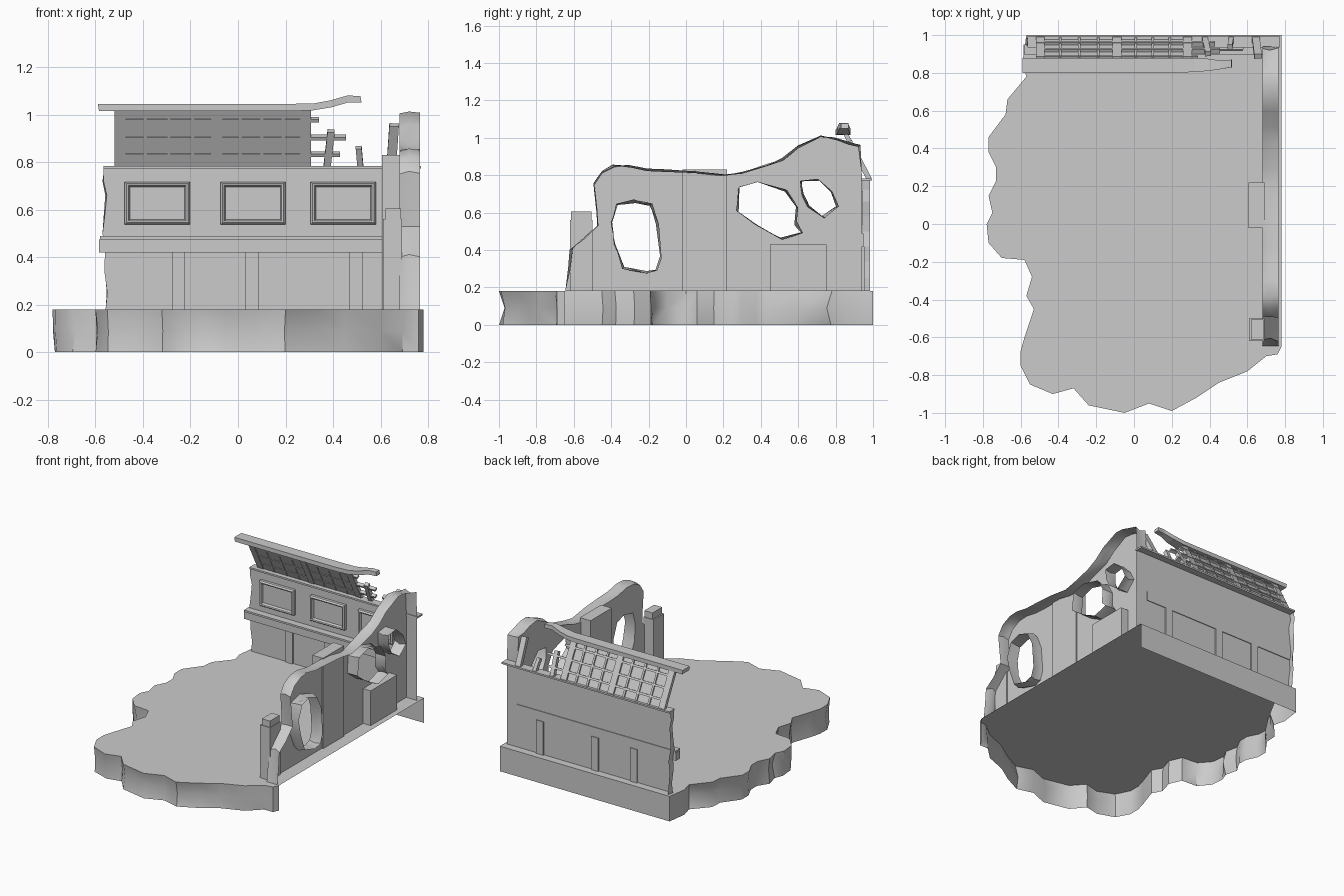
import bpy, bmesh, math, random
from mathutils import Matrix, Vector

if "Cube" in bpy.data.objects:
    bpy.data.objects.remove(bpy.data.objects["Cube"])

random.seed(4)


def finish(name, bm, recalc=True):
    if recalc:
        bmesh.ops.recalc_face_normals(bm, faces=bm.faces[:])
    me = bpy.data.meshes.new(name)
    bm.to_mesh(me)
    bm.free()
    ob = bpy.data.objects.new(name, me)
    bpy.context.collection.objects.link(ob)
    return ob


def box(name, x0, x1, y0, y1, z0, z1, jitter=0):
    bm = bmesh.new()
    bmesh.ops.create_cube(bm, size=1)
    for v in bm.verts:
        v.co = Vector((x0 if v.co.x < 0 else x1, y0 if v.co.y < 0 else y1,
                       z0 if v.co.z < 0 else z1))
        if jitter and v.co.z == z1:
            v.co += Vector([random.uniform(-jitter, jitter) for _ in range(3)])
    return finish(name, bm)


def rings(bm, loops, skip=()):
    n = len(loops[0])
    for a, b in zip(loops, loops[1:]):
        for i in range(n):
            j = (i + 1) % n
            if i not in skip:
                bm.faces.new((a[i], a[j], b[j], b[i]))


# ---- Broken floor slab: top and skirt, open below and on the right ----
outline = [(.78, 1), (-.57, 1), (-.59, .86), (-.57, .78), (-.67, .66), (-.68, .58),
           (-.77, .46), (-.77, .38), (-.73, .3), (-.73, .23), (-.77, .15), (-.75, .06),
           (-.78, 0), (-.77, -.1), (-.70, -.18), (-.58, -.19), (-.54, -.28),
           (-.57, -.38), (-.53, -.45), (-.58, -.6), (-.6, -.67), (-.6, -.75),
           (-.55, -.85), (-.43, -.9), (-.32, -.87), (-.24, -.96), (-.05, -1),
           (.08, -.95), (.2, -.99), (.33, -.92), (.45, -.84), (.6, -.78), (.7, -.7),
           (.76, -.69), (.78, -.65)]
bm = bmesh.new()
loops = []
for z, inset in ((.18, 0), (.09, .025), (0, .008)):
    ring = []
    for x, y in outline:
        k = 1 if (x < .75 and y < .99) else 0
        s = 1 - k * inset * random.uniform(0, 1.6)
        ring.append(bm.verts.new((x * s, y * s, z)))
    loops.append(ring)
bm.faces.new(loops[0])
rings(bm, loops, skip={len(outline) - 1})
finish("floor_slab", bm)

# ---- Crumbling side wall: inner face with holes and deep rims, open outside ----
edge = [(.94, .18), (.94, .8), (.93, .965), (.87, .97), (.8, .995), (.72, 1.005),
        (.6, .945), (.52, .885), (.43, .86), (.3, .815), (.2, .795), (.05, .825),
        (-.1, .825), (-.2, .83), (-.3, .85), (-.38, .845), (-.45, .81), (-.49, .75),
        (-.48, .63), (-.475, .53), (-.55, .46), (-.615, .4), (-.63, .3), (-.645, .18)]
holes = [
    [(-.37, .64), (-.27, .665), (-.19, .64), (-.15, .54), (-.135, .36), (-.16, .295),
     (-.21, .275), (-.33, .31), (-.385, .43), (-.395, .55)],
    [(.28, .735), (.38, .765), (.54, .72), (.59, .63), (.585, .54), (.62, .49),
     (.51, .46), (.37, .535), (.27, .61)],
    [(.62, .77), (.705, .78), (.775, .71), (.81, .64), (.74, .57), (.65, .63), (.62, .69)]]
bm = bmesh.new()
fill = []
parts = []
for n, pts in enumerate([edge] + holes):
    first = [bm.verts.new((.68, y, z)) for y, z in pts]
    fill += [bm.edges.new((first[i], first[(i + 1) % len(first)])) for i in range(len(first))]
    parts.append((n, pts, first))
bmesh.ops.triangle_fill(bm, edges=fill, use_beauty=True, normal=(-1, 0, 0))
for n, pts, first in parts:
    loops = [first]
    for x, j in ((.72, .014), (.765, .008)):
        ring = []
        for i, (y, z) in enumerate(pts):
            k = 0 if (n == 0 and i in (0, 1, len(pts) - 1)) else j
            ring.append(bm.verts.new((x, y + random.uniform(-k, k), z + random.uniform(-k, k))))
        loops.append(ring)
    rings(bm, loops, skip={len(pts) - 1} if n == 0 else ())
finish("side_wall", bm)

# Side wall pillars and outer block
box("side_pillar", .605, .69, -.02, .22, .18, .83)
box("broken_door_post_lower", .61, .69, -.62, -.50, .18, .56, .012)
box("broken_door_post_top", .62, .685, -.615, -.505, .55, .605, .012)
box("wall_block", .68, .74, .45, .75, .18, .43)

# ---- Back wall: front face, top and ragged left end, open behind ----
bm = bmesh.new()
zs = [.18, .25, .34, .42, .5, .58, .66, .72, .78]
xs = [-.557, -.55, -.562, -.56, -.57, -.56, -.552, -.566, -.565]
front = [bm.verts.new((x, .945, z)) for x, z in zip(xs, zs)]
back = [bm.verts.new((x + random.uniform(-.012, .012), .985, z)) for x, z in zip(xs, zs)]
f_right = [bm.verts.new((.76, .945, z)) for z in (.78, .18)]
b_right = bm.verts.new((.76, .985, .78))
bm.faces.new(front + f_right)
for i in range(len(zs) - 1):
    bm.faces.new((front[i], front[i + 1], back[i + 1], back[i]))
bm.faces.new((front[-1], f_right[0], b_right, back[-1]))
finish("back_wall", bm)

# Ledge, sill and lower panel strips
box("chair_rail", -.585, .68, .905, .95, .42, .475)
box("chair_rail_cap", -.58, .68, .895, .95, .475, .488)
box("top_sill", -.565, .77, .935, .995, .772, .784)
for i, x in enumerate((-.25, .06, .495)):
    box(f"panel_strip_{i}", x - .028, x + .028, .935, .955, .18, .42)


# ---- Framed wall panels with a bevelled border ----
def frame(name, x0, x1, z0, z1):
    bm = bmesh.new()
    loops = []
    for inset, y in ((0, .945), (0, .925), (.008, .915), (.016, .918), (.022, .935)):
        loops.append([bm.verts.new((x, y, z)) for x, z in (
            (x0 + inset, z0 + inset), (x1 - inset, z0 + inset),
            (x1 - inset, z1 - inset), (x0 + inset, z1 - inset))])
    rings(bm, loops)
    bm.faces.new(loops[-1])
    finish(name, bm)


for i, x in enumerate((-.34, .063, .443)):
    frame(f"wall_frame_{i}", x - .137, x + .137, .537, .717)

# ---- Slanted skylight: panes, mullions and broken lattice ----
TILT = math.atan2(.125, .24)
SLANT = Matrix.Translation((0, .975, .78)) @ Matrix.Rotation(TILT, 4, 'X')
C = math.cos(TILT)


def slanted(name, x0, x1, za, zb, d0, d1, roll=0):
    ob = box(name, x0, x1, d0, d1, (za - .78) / C, (zb - .78) / C)
    pivot = Matrix.Translation(((x0 + x1) / 2, 0, 0))
    ob.data.transform(SLANT @ pivot @ Matrix.Rotation(roll, 4, 'Y') @ pivot.inverted())


slanted("skylight_pane", -.52, .3, .78, 1.03, -.003, .003)
for i, x in enumerate((-.495, -.088, .285)):
    slanted(f"mullion_{i}", x - .025, x + .022, .78, 1.03, -.008, .016)
for i, x in enumerate((-.39, -.29, -.19, .01, .1, .19)):
    slanted(f"lattice_upright_{i}", x - .007, x + .007, .78, 1.03, -.006, .013)
for i, (z, end) in enumerate(((.83, .43), (.90, .455), (.975, .34))):
    slanted(f"lattice_rail_{i}", -.52, end, z - .006, z + .007, -.006, .018)
for i, (x, w, top, roll) in enumerate(((.375, .03, .93, .1), (.515, .025, .86, -.08),
                                      (.645, .04, .955, .06))):
    slanted(f"broken_upright_{i}", x - w / 2, x + w / 2, .78, top, -.01, .018, roll)

# ---- Roof beam with a bent, snapped end ----
low = [(-.585, 1.015), (.22, 1.015), (.31, 1.017), (.39, 1.03), (.46, 1.05), (.52, 1.05)]
high = [(-.59, 1.045), (.22, 1.045), (.32, 1.047), (.39, 1.06), (.46, 1.08), (.515, 1.078)]
bm = bmesh.new()
loops = []
for (xa, za), (xb, zb), y0, y1 in zip(low, high, (.8, .8, .805, .81, .82, .83),
                                      (.88, .88, .88, .875, .865, .87)):
    loops.append([bm.verts.new(p) for p in ((xa, y0, za), (xa, y1, za), (xb, y1, zb), (xb, y0, zb))])
rings(bm, loops)
bm.faces.new(loops[0])
bm.faces.new(loops[-1])
finish("roof_beam", bm)

# Smooth the worn stone edges only
for name in ("floor_slab", "side_wall"):
    bpy.ops.object.select_all(action='DESELECT')
    ob = bpy.data.objects[name]
    ob.select_set(True)
    bpy.context.view_layer.objects.active = ob
    bpy.ops.object.shade_smooth_by_angle(angle=math.radians(40))
